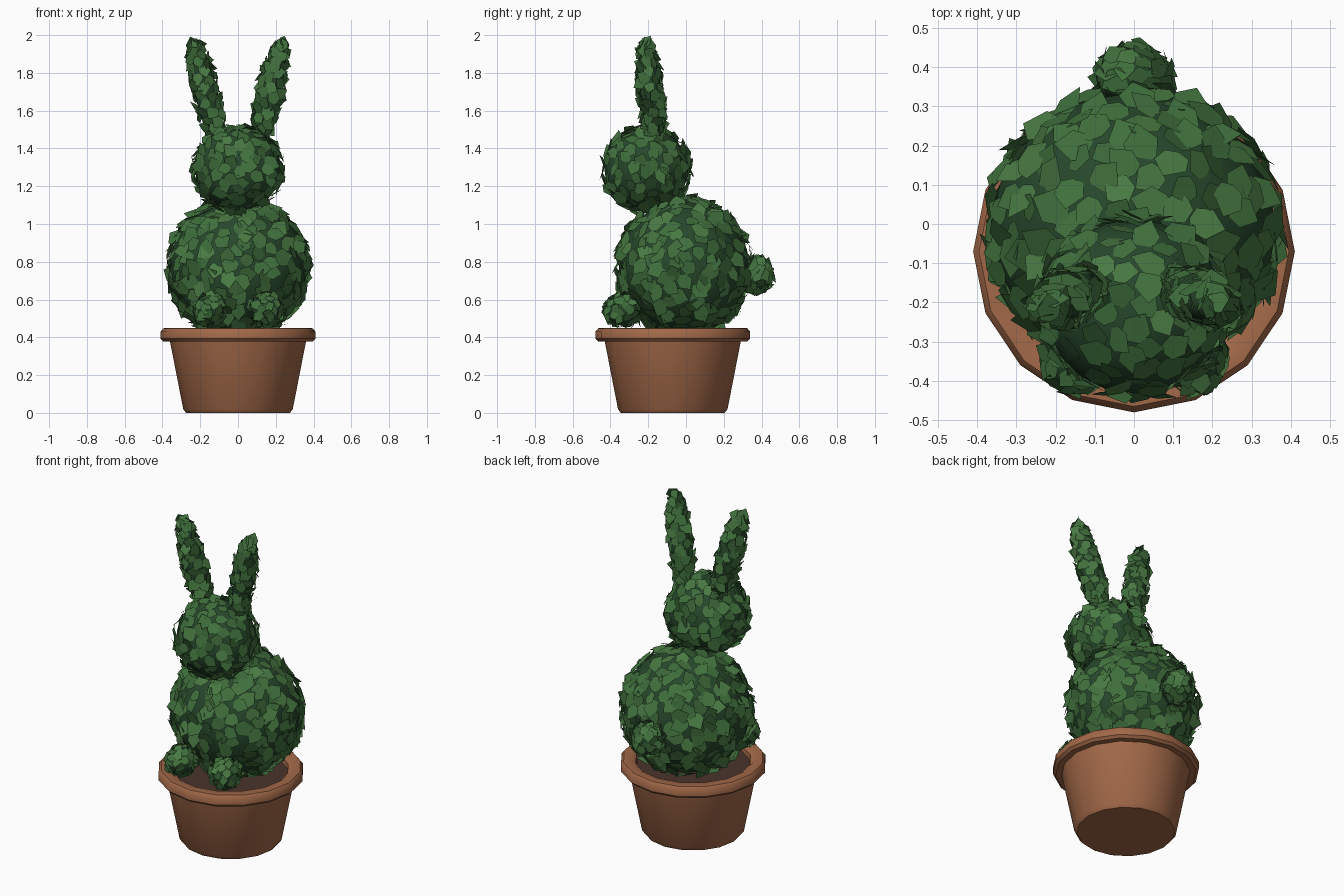
import bpy, bmesh, math, random
from mathutils import Vector, Matrix

if "Cube" in bpy.data.objects:
    bpy.data.objects.remove(bpy.data.objects["Cube"])

random.seed(4)


def material(name, rgb):
    m = bpy.data.materials.new(name)
    m.diffuse_color = (*rgb, 1)
    m.use_nodes = True
    m.node_tree.nodes["Principled BSDF"].inputs["Base Color"].default_value = m.diffuse_color
    return m


CLAY = material("clay", (0.36, 0.14, 0.065))
SOIL = material("soil", (0.07, 0.035, 0.025))
GREENS = [material("foliage_core", (0.02, 0.065, 0.025)),
          material("leaf_mid", (0.05, 0.16, 0.045)),
          material("leaf_light", (0.065, 0.19, 0.055))]

# leaf outline, pointed at +y, unit length
LEAF = [(0, -.5), (.34, -.38), (.45, .08), (0, .56), (-.45, .08), (-.34, -.38)]


def finish(name, bm, mats):
    me = bpy.data.meshes.new(name)
    bm.to_mesh(me)
    bm.free()
    for m in mats:
        me.materials.append(m)
    ob = bpy.data.objects.new(name, me)
    bpy.context.collection.objects.link(ob)
    return ob


def lathe(name, profile, mat, y, sides=16):
    bm = bmesh.new()
    pts = [bm.verts.new((r, 0, z)) for r, z in profile]
    edges = [bm.edges.new(p) for p in zip(pts, pts[1:])]
    bmesh.ops.spin(bm, geom=pts + edges, cent=(0, 0, 0), axis=(0, 0, 1),
                   angle=2 * math.pi, steps=sides)
    bmesh.ops.remove_doubles(bm, verts=bm.verts, dist=1e-4)
    bmesh.ops.recalc_face_normals(bm, faces=bm.faces)
    ob = finish(name, bm, [mat])
    ob.location.y = y
    bpy.ops.object.select_all(action='DESELECT')
    ob.select_set(True)
    bpy.context.view_layer.objects.active = ob
    bpy.ops.object.shade_smooth_by_angle(angle=math.radians(40))
    return ob


def foliage(name, center, radii, count, size, axis=(0, 0, 1), floor=0.43):
    """Dark ellipsoid core covered in tilted flat leaves."""
    rot = Vector((0, 0, 1)).rotation_difference(Vector(axis)).to_matrix()
    place = Matrix.Translation(center) @ rot.to_4x4()
    R = Vector(radii)
    bm = bmesh.new()
    bmesh.ops.create_uvsphere(bm, u_segments=20, v_segments=12, radius=1,
                              matrix=place @ Matrix.Diagonal((*R, 1)))
    for f in bm.faces:
        f.smooth = True
    for i in range(count):
        # evenly spiralled, slightly jittered positions
        z = 1 - 2 * (i + .5) / count
        a = i * 2.39996 + random.uniform(-.12, .12)
        s = math.sqrt(1 - z * z)
        u = Vector((s * math.cos(a), s * math.sin(a), z))
        p = place @ Vector((u.x * R.x, u.y * R.y, u.z * R.z))
        if p.z < floor:
            continue
        n = (rot @ Vector((u.x / R.x, u.y / R.y, u.z / R.z))).normalized()
        turn = n.to_track_quat('Z', 'Y').to_matrix()
        turn = turn @ Matrix.Rotation(random.uniform(0, 2 * math.pi), 3, 'Z')
        turn = turn @ Matrix.Rotation(random.uniform(.05, .55), 3, 'X')
        turn = turn @ Matrix.Rotation(random.uniform(-.25, .25), 3, 'Y')
        k = size * random.uniform(.85, 1.15)
        vs = []
        for x, y in LEAF:
            v = p + n * size * .14 + turn @ Vector((x * k, y * k, 0))
            v.z = min(v.z, 2.0)
            vs.append(bm.verts.new(v))
        bm.faces.new(vs).material_index = random.choice((1, 1, 2))
    return finish(name, bm, GREENS)


# terracotta pot and soil
lathe("pot", [(0, 0), (.275, 0), (.29, .02), (.36, .378), (.395, .378),
              (.41, .393), (.41, .43), (.395, .448), (.345, .45),
              (.325, .435), (.32, .39)], CLAY, -.07)
lathe("soil", [(0, .405), (.325, .405)], SOIL, -.07)

# clipped animal: body, head, tail
foliage("body", (0, -.01, .77), (.362, .345, .358), 330, .095)
foliage("head", (0, -.21, 1.29), (.228, .222, .218), 170, .082)
foliage("tail", (0, .375, .73), (.085, .075, .09), 60, .068)

# paired ears and front paws
for side, sx in (("left", -1), ("right", 1)):
    foliage(side + "_ear", (sx * .168, -.185, 1.69), (.06, .056, .28), 85, .072,
            axis=(sx * .115, -.055, .5))
    foliage(side + "_paw", (sx * .15, -.335, .545), (.078, .09, .082), 60, .056)
